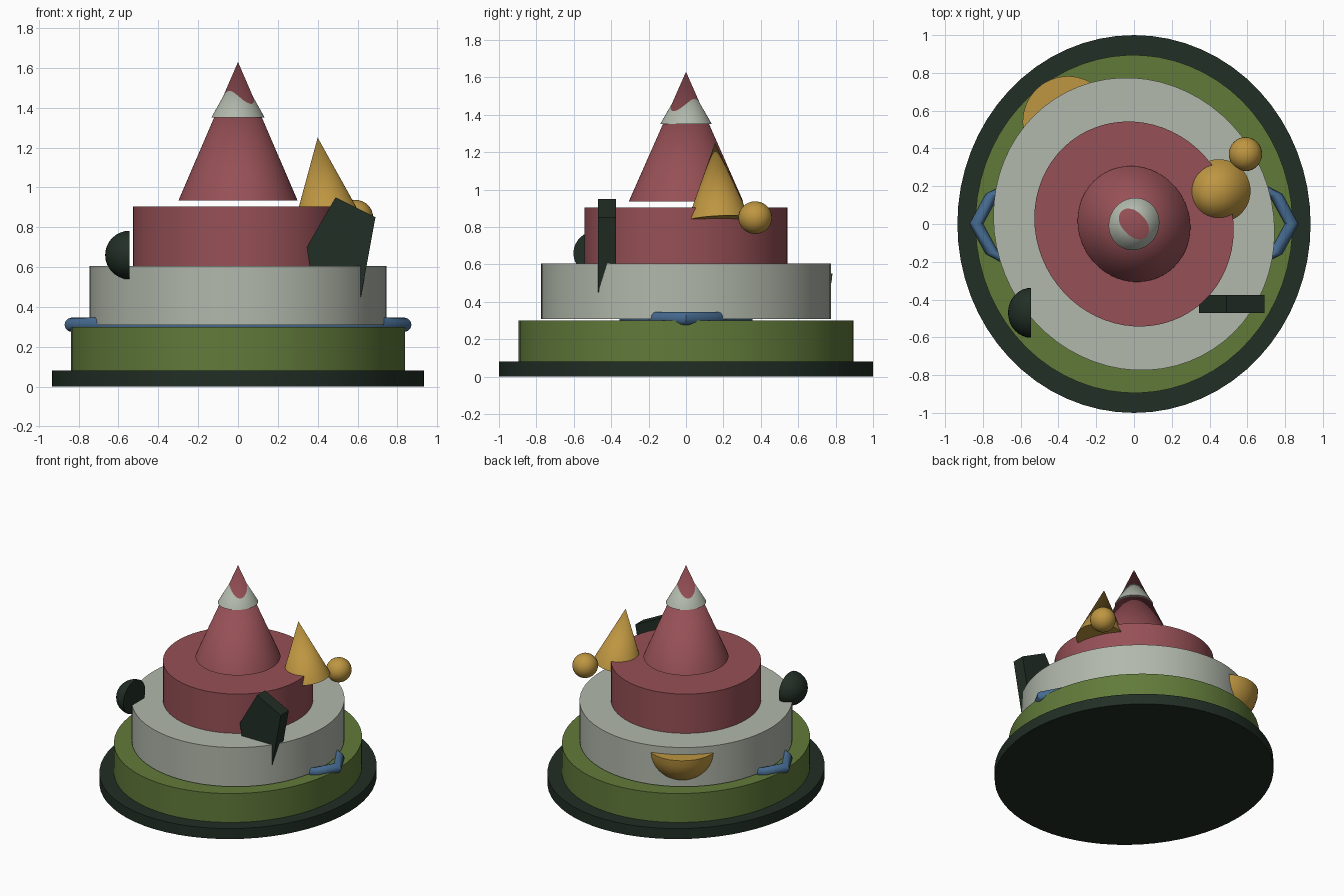
import bpy, bmesh, math
from mathutils import Vector, Matrix

if "Cube" in bpy.data.objects:
    bpy.data.objects.remove(bpy.data.objects["Cube"])


def material(name, rgb):
    lin = [((c / 255 + 0.055) / 1.055) ** 2.4 for c in rgb]
    m = bpy.data.materials.new(name)
    m.diffuse_color = (*lin, 1)
    m.use_nodes = True
    m.node_tree.nodes["Principled BSDF"].inputs["Base Color"].default_value = m.diffuse_color
    return m


RED = material("brick red", (150, 80, 86))
GREY = material("pale grey", (177, 184, 171))
GREEN = material("moss green", (97, 122, 58))
DARK = material("dark green", (33, 46, 37))
GOLD = material("gold", (190, 150, 65))
BLUE = material("steel blue", (70, 107, 145))


def finish(name, bm, mat, smooth=True):
    bmesh.ops.recalc_face_normals(bm, faces=bm.faces)
    me = bpy.data.meshes.new(name)
    bm.to_mesh(me)
    bm.free()
    ob = bpy.data.objects.new(name, me)
    bpy.context.collection.objects.link(ob)
    me.materials.append(mat)
    if smooth:
        bpy.ops.object.select_all(action='DESELECT')
        bpy.context.view_layer.objects.active = ob
        ob.select_set(True)
        bpy.ops.object.shade_smooth_by_angle(angle=math.radians(35))
    return ob


def tier(name, mat, long_r, short_r, angle, z0, z1, top=1.0):
    """Elliptical drum (top=1) or cone (top=0), long axis turned to the given angle."""
    bm = bmesh.new()
    bmesh.ops.create_cone(bm, cap_ends=True, segments=64, radius1=1, radius2=top, depth=1)
    bm.transform(Matrix.Translation((0, 0, (z0 + z1) / 2))
                 @ Matrix.Rotation(math.radians(angle), 4, 'Z')
                 @ Matrix.Diagonal((long_r, short_r, z1 - z0, 1)))
    return finish(name, bm, mat)


def ball(name, mat, centre, radii, cut=None):
    """Ellipsoid, optionally halved: the side facing along cut is removed."""
    bm = bmesh.new()
    bmesh.ops.create_uvsphere(bm, u_segments=32, v_segments=16, radius=1)
    if cut:
        res = bmesh.ops.bisect_plane(bm, geom=bm.verts[:] + bm.edges[:] + bm.faces[:], dist=1e-5,
                                     plane_co=(0, 0, 0), plane_no=cut, clear_outer=True)
        rim = [e for e in bm.edges if e.is_boundary]
        bmesh.ops.contextual_create(bm, geom=rim)
    bm.transform(Matrix.Translation(centre) @ Matrix.Diagonal((*radii, 1)))
    return finish(name, bm, mat)


# Stacked tiers
tier("base_plate", DARK, 1.0, 0.935, 90, 0, 0.08)
tier("lower_tier", GREEN, 0.895, 0.84, 92, 0.08, 0.30)
tier("middle_tier", GREY, 0.785, 0.734, 117, 0.308, 0.606)
tier("upper_tier", RED, 0.552, 0.518, 122, 0.606, 0.905)

# Peak with its pale cap
tier("peak_cone", RED, 0.312, 0.293, 122, 0.935, 1.63, 0)
tier("peak_cap", GREY, 0.1405, 0.132, 60, 1.35, 1.59, 0)

# Flattened ring between the lower and middle tiers, showing as side handles
bm = bmesh.new()
N, K = 14, 12
rings = []
for i in range(N):
    a = math.tau * i / N
    ring = []
    for j in range(K):
        b = math.tau * j / K
        r = 0.835 + 0.036 * math.cos(b)
        ring.append(bm.verts.new((r * math.cos(a), 0.42 * r * math.sin(a),
                                  0.31 + 0.036 * math.sin(b))))
    rings.append(ring)
for i in range(N):
    p, q = rings[i], rings[(i + 1) % N]
    for j in range(K):
        bm.faces.new((p[j], q[j], q[(j + 1) % K], p[(j + 1) % K]))
finish("side_ring", bm, BLUE)

# Leaning gold cone
apex, foot = Vector((0.40, 0.155, 1.25)), Vector((0.45, 0.175, 0.84))
axis = apex - foot
bm = bmesh.new()
bmesh.ops.create_cone(bm, cap_ends=True, segments=48, radius1=0.168, radius2=0,
                      depth=axis.length)
bm.transform(Matrix.Translation((apex + foot) / 2)
             @ axis.to_track_quat('Z', 'Y').to_matrix().to_4x4())
finish("leaning_cone", bm, GOLD)

# Gold ball and the bowl-shaped half ball sunk in the middle tier
ball("gold_ball", GOLD, (0.59, 0.37, 0.85), (0.088, 0.09, 0.087))
ball("gold_bowl", GOLD, (-0.35, 0.54, 0.552), (0.24, 0.243, 0.24), (0, 0, 1))

# Dark half ball on the left
ball("dark_dome", DARK, (-0.545, -0.47, 0.66), (0.122, 0.132, 0.122), (1, 0, 0))

# Five-sided plate standing on the middle tier
outline = [(0.49, 0.95), (0.69, 0.85), (0.617, 0.45), (0.39, 0.40), (0.345, 0.70)]
bm = bmesh.new()
face = bm.faces.new([bm.verts.new((x, -0.47, z)) for x, z in outline])
ext = bmesh.ops.extrude_face_region(bm, geom=[face], use_keep_orig=True)
for v in ext["geom"]:
    if isinstance(v, bmesh.types.BMVert):
        v.co.y = -0.375
finish("five_sided_plate", bm, DARK, smooth=False)
